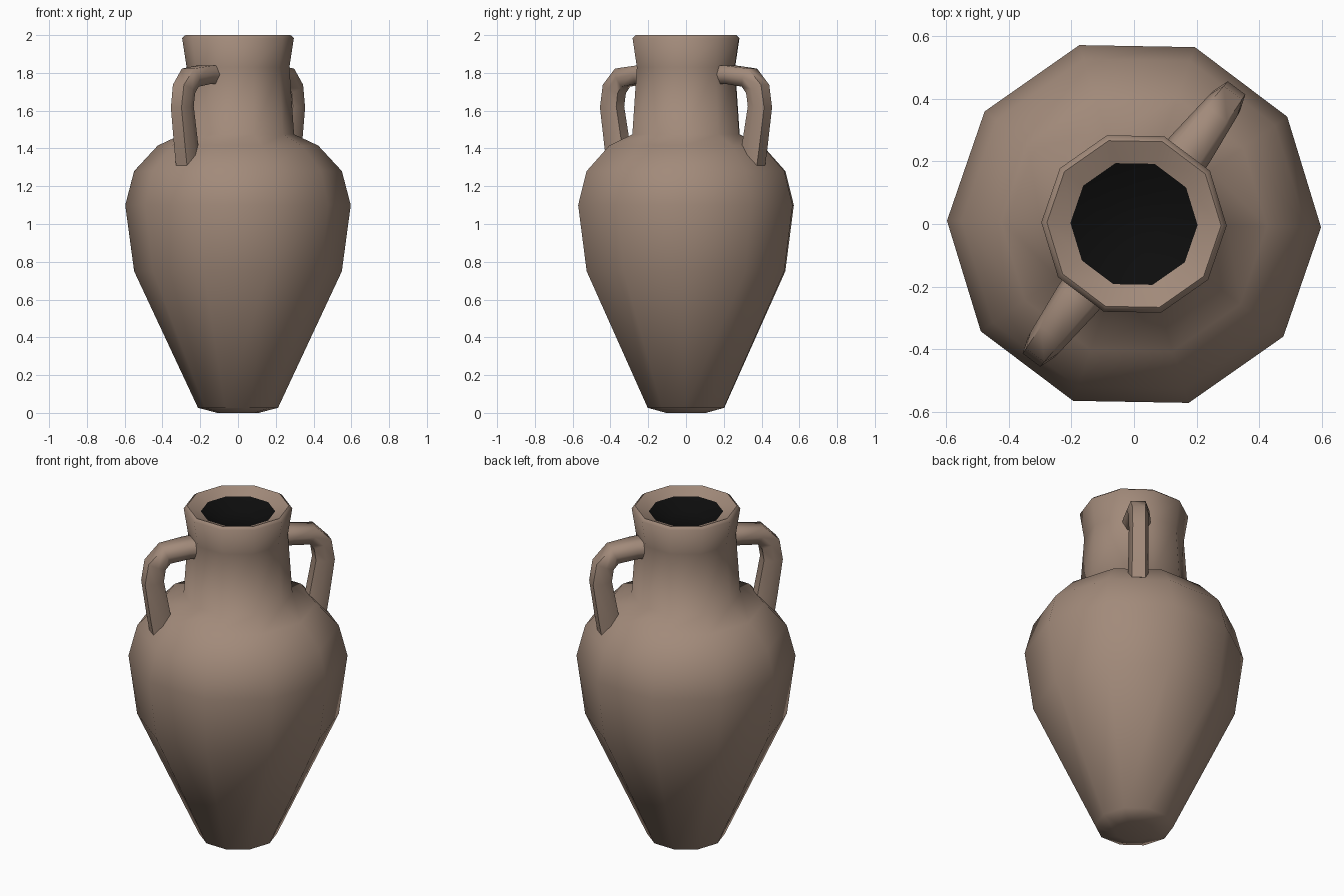
import bpy, bmesh, math
from mathutils import Vector

if "Cube" in bpy.data.objects:
    bpy.data.objects.remove(bpy.data.objects["Cube"])

SIDES = 10
PHASE = math.radians(-1.0)


def material(name, rgb):
    m = bpy.data.materials.new(name)
    m.diffuse_color = (*rgb, 1.0)
    m.use_nodes = True
    m.node_tree.nodes["Principled BSDF"].inputs["Base Color"].default_value = m.diffuse_color
    return m


clay = material("brown clay", (0.36, 0.255, 0.195))
dark = material("dark inside", (0.004, 0.004, 0.004))


def finish(bm, name, mats, angle):
    bmesh.ops.recalc_face_normals(bm, faces=bm.faces)
    me = bpy.data.meshes.new(name)
    bm.to_mesh(me)
    bm.free()
    ob = bpy.data.objects.new(name, me)
    bpy.context.collection.objects.link(ob)
    for m in mats:
        me.materials.append(m)
    bpy.ops.object.select_all(action='DESELECT')
    ob.select_set(True)
    bpy.context.view_layer.objects.active = ob
    bpy.ops.object.shade_smooth_by_angle(angle=math.radians(angle))
    return ob


def bridge(bm, a, b):
    n = len(a)
    return [bm.faces.new((a[i], a[(i + 1) % n], b[(i + 1) % n], b[i])) for i in range(n)]


# Vessel: ten-sided lathe running from the base up, over the rim and into the mouth
profile = [(0.11, 0.0), (0.212, 0.027), (0.55, 0.75), (0.597, 1.10), (0.55, 1.28),
           (0.425, 1.415), (0.297, 1.475), (0.272, 1.83), (0.296, 1.985),
           (0.278, 2.0), (0.203, 1.967), (0.10, 1.92)]
bm = bmesh.new()
rings = []
for r, z in profile:
    ring = []
    for i in range(SIDES):
        a = PHASE + math.tau * i / SIDES
        ring.append(bm.verts.new((r * math.cos(a), r * math.sin(a), z)))
    rings.append(ring)
for k in range(len(rings) - 1):
    for f in bridge(bm, rings[k], rings[k + 1]):
        f.material_index = 1 if k >= len(rings) - 2 else 0
bm.faces.new(rings[0])
bm.faces.new(rings[-1]).material_index = 1
finish(bm, "vessel", [clay, dark], 65)

# Handles: six-sided tube swept from the neck to the shoulder
# Each station: radius, height, half width, half thickness
path = [(0.20, 1.79, 0.08, 0.05), (0.30, 1.79, 0.075, 0.048), (0.42, 1.775, 0.062, 0.052),
        (0.475, 1.715, 0.056, 0.054), (0.490, 1.62, 0.054, 0.054), (0.455, 1.41, 0.056, 0.058),
        (0.44, 1.32, 0.056, 0.058)]
section = [(1, 0), (0.65, 1), (-0.65, 1), (-1, 0), (-0.65, -1), (0.65, -1)]


def handle(name, angle):
    out = Vector((math.cos(angle), math.sin(angle), 0))
    side = Vector((-out.y, out.x, 0))
    up = Vector((0, 0, 1))
    pts = [out * r + up * z for r, z, w, t in path]
    bm = bmesh.new()
    rings = []
    for i, (r, z, w, t) in enumerate(path):
        tangent = (pts[min(i + 1, len(pts) - 1)] - pts[max(i - 1, 0)]).normalized()
        normal = side.cross(tangent)
        rings.append([bm.verts.new(pts[i] + side * (u * w) + normal * (v * t)) for u, v in section])
    for a, b in zip(rings, rings[1:]):
        bridge(bm, a, b)
    bm.faces.new(rings[0])
    bm.faces.new(rings[-1])
    finish(bm, name, [clay], 65)


handle("back_handle", math.radians(53))
handle("front_handle", math.radians(233))
